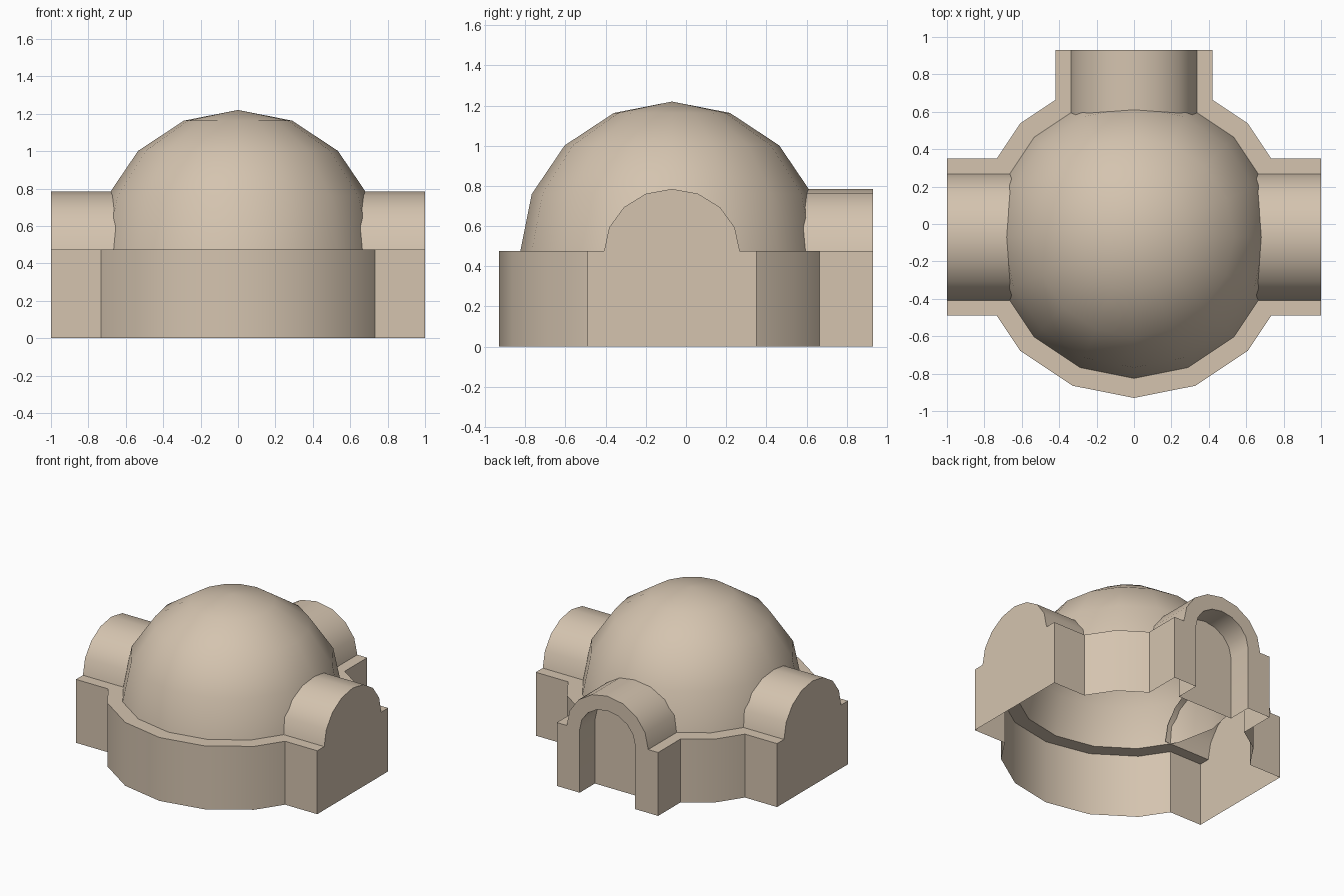
import bpy, bmesh
from math import sin, cos, pi
from mathutils import Matrix, Vector

cube = bpy.data.objects.get("Cube")
if cube:
    bpy.data.objects.remove(cube, do_unlink=True)

CENTRE = Vector((0, -0.07, 0))      # dome axis
LEDGE = 0.475                       # top of the walls
WALL_R, DOME_R = 0.86, 0.755
ARM_HALF, VAULT_HALF = 0.42, 0.338
VAULT_RISE, DOME_RISE = 0.31, 0.745
DOOR_HALF, DOOR_RISE, DOOR_BACK = 0.23, 0.2, 0.82

plaster = bpy.data.materials.new("sandy_plaster")
plaster.use_nodes = True
colour = (0.66, 0.55, 0.43, 1)
plaster.diffuse_color = colour
bsdf = plaster.node_tree.nodes["Principled BSDF"]
bsdf.inputs["Base Color"].default_value = colour
bsdf.inputs["Roughness"].default_value = 0.9


def finish(name, bm, turn=0):
    """Turn the part about the dome axis, and make it a smooth object with sharp corners."""
    bmesh.ops.remove_doubles(bm, verts=bm.verts, dist=0.0001)
    bm.transform(Matrix.Translation(CENTRE) @ Matrix.Rotation(turn, 4, 'Z'))
    mesh = bpy.data.meshes.new(name)
    bm.to_mesh(mesh)
    bm.free()
    mesh.materials.append(plaster)
    obj = bpy.data.objects.new(name, mesh)
    bpy.context.collection.objects.link(obj)
    bpy.ops.object.select_all(action='DESELECT')
    obj.select_set(True)
    bpy.context.view_layer.objects.active = obj
    bpy.ops.object.shade_smooth_by_angle(angle=pi / 6)


def face(bm, points):
    bm.faces.new([bm.verts.new(p) for p in points])


def polar(r, step):
    a = step * pi / 8
    return Vector((r * cos(a), r * sin(a), 0))


def outline(r, half):
    """Plan of a sixteen-sided drum with square arms to the left, back and right."""
    a, b = polar(r, 1), polar(r, 2)
    cut = a.lerp(b, (half - a.y) / (b.y - a.y)).x
    points = []
    for quarter in range(3):
        rot = Matrix.Rotation(quarter * pi / 2, 3, 'Z')
        arm = [(cut, -half), (1, -half), (1, half), (cut, half)]
        points += [rot @ Vector((x, y, 0)) for x, y in arm]
        if quarter < 2:
            points.append(polar(r, 2 + 4 * quarter))
    return points + [polar(r, s) for s in range(10, 15)]


def arch(half, rise):
    return [(half * cos(i * pi / 8), LEDGE + rise * sin(i * pi / 8)) for i in range(9)]


# Outer walls, leaving the back arm's end open for the doorway
up = Vector((0, 0, LEDGE))
outer, inner = outline(WALL_R, ARM_HALF), outline(DOME_R, VAULT_HALF)
count = len(outer)
bm = bmesh.new()
for i in range(count):
    a, b = outer[i], outer[(i + 1) % count]
    if min(a.y, b.y) < 0.99:
        face(bm, [a, b, b + up, a + up])
finish("outer_walls", bm)

# Flat ledge between the walls and the dome and vaults
bm = bmesh.new()
for i in range(count):
    j = (i + 1) % count
    if (outer[i] - inner[i]).length + (outer[j] - inner[j]).length > 0:
        face(bm, [p + up for p in (outer[i], outer[j], inner[j], inner[i])])
finish("wall_ledge", bm)

# Dome
bm = bmesh.new()
bmesh.ops.create_uvsphere(bm, u_segments=16, v_segments=8, radius=1)
bmesh.ops.delete(bm, geom=[v for v in bm.verts if v.co.z < -0.01], context='VERTS')
bm.transform(Matrix.Translation(up) @ Matrix.Diagonal((DOME_R, DOME_R, DOME_RISE, 1)))
finish("dome", bm)

# Barrel vaults over the three arms; the side ones have closed ends
vault = arch(VAULT_HALF, VAULT_RISE)
for quarter, name in enumerate(("left_vault", "back_vault", "right_vault")):
    bm = bmesh.new()
    for p, q in zip(vault, vault[1:]):
        face(bm, [(0.62, *p), (0.62, *q), (1, *q), (1, *p)])
    if name != "back_vault":
        face(bm, [(1, *p) for p in vault])
    finish(name, bm, quarter * pi / 2)

# Back end wall with an arched doorway
door = [(DOOR_HALF, 0)] + arch(DOOR_HALF, DOOR_RISE) + [(-DOOR_HALF, 0)]
edge = [(ARM_HALF, 0), (ARM_HALF, LEDGE)] + vault + [(-ARM_HALF, LEDGE), (-ARM_HALF, 0)]
bm = bmesh.new()
face(bm, [(1, *p) for p in edge + door[::-1]])
for p, q in zip(door, door[1:]):
    face(bm, [(DOOR_BACK, *p), (1, *p), (1, *q), (DOOR_BACK, *q)])
finish("doorway", bm, pi / 2)

# Recessed door panel
bm = bmesh.new()
face(bm, [(DOOR_BACK, *p) for p in door])
finish("door_panel", bm, pi / 2)
